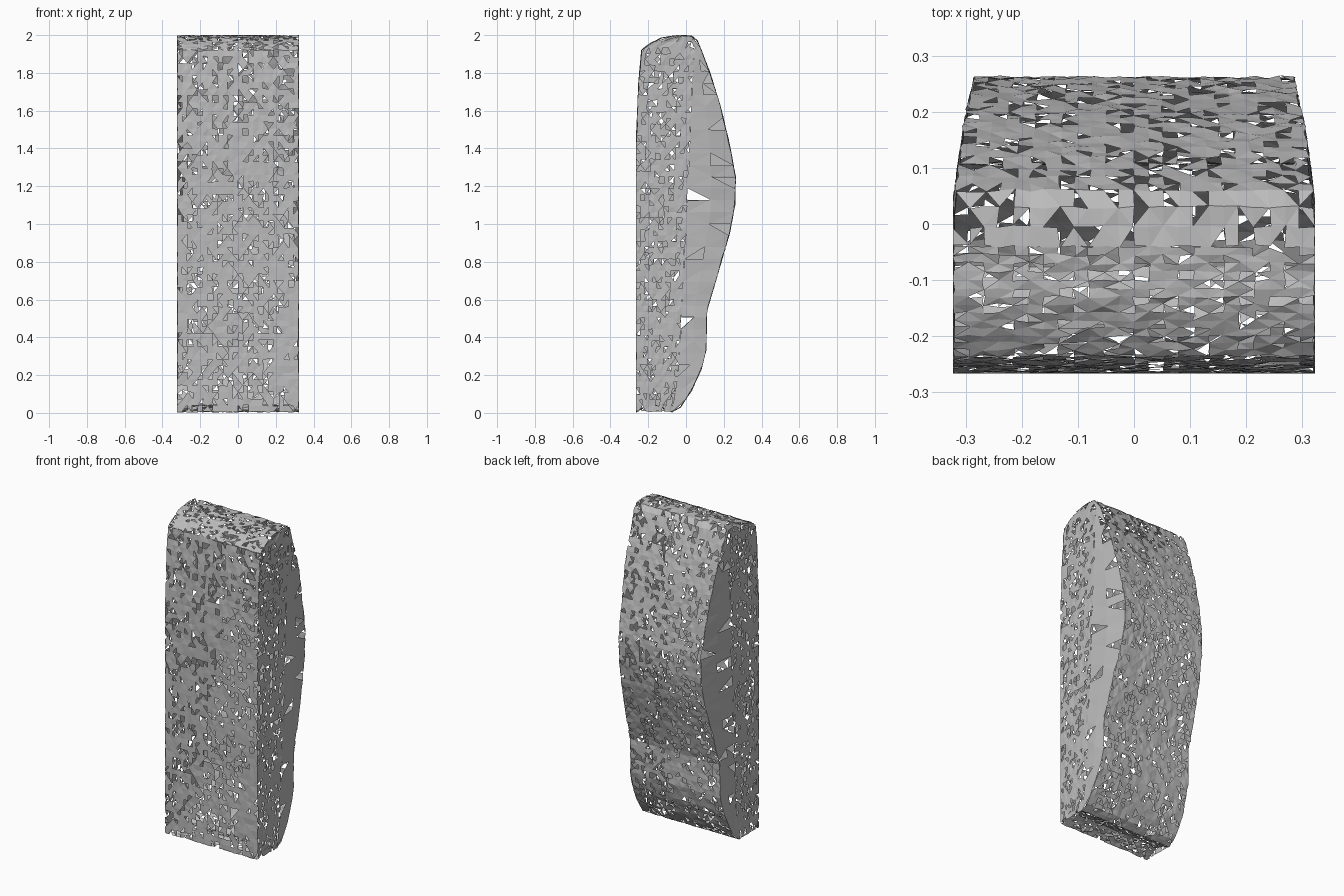
import bpy
import bmesh
import random
from mathutils import Vector

random.seed(7)
if "Cube" in bpy.data.objects:
    bpy.data.objects.remove(bpy.data.objects["Cube"], do_unlink=True)

grey = bpy.data.materials.new("woven_grey")
grey.use_nodes = True
grey.diffuse_color = (0.5, 0.5, 0.5, 1)
grey.node_tree.nodes["Principled BSDF"].inputs["Base Color"].default_value = (0.5, 0.5, 0.5, 1)

# Side outline (y, z): up the front, over the top, down the bulging back
FRONT = [(-.265, .005), (-.266, .7), (-.265, 1.4), (-.25, 1.75), (-.235, 1.92),
         (-.2, 1.95), (-.13, 1.985), (-.04, 2)]
BACK = [(-.04, 2), (.03, 1.995), (.06, 1.97), (.12, 1.82), (.18, 1.63), (.23, 1.42),
        (.262, 1.25), (.258, 1.1), (.23, .95), (.18, .78), (.11, .54), (.105, .33),
        (.08, .23), (.03, .12), (-.03, .03), (-.075, .005)]
BOTTOM = [(-.13, .03), (-.18, .045), (-.23, .025), (-.265, .005)]
SEAM = [(-.08, 0), (-.04, .2), (0, 1), (.03, 1.7), (.05, 2)]
WIDTH = [(.322, -.3), (.322, .03), (.303, .18), (.283, .27)]


def lookup(chain, key):
    """First coordinate of a chain where its second one equals key."""
    pts = sorted(chain, key=lambda p: p[1])
    key = min(max(key, pts[0][1]), pts[-1][1])
    for (a, s), (b, t) in zip(pts, pts[1:]):
        if key <= t:
            return a + (b - a) * (key - s) / max(t - s, 1e-6)
    return pts[-1][0]


def resample(points, step):
    """Split every segment of an outline into short equal pieces."""
    out = [Vector(points[0])]
    for a, b in zip(points, points[1:]):
        a, b = Vector(a), Vector(b)
        n = max(1, round((b - a).length / step))
        out += [a.lerp(b, i / n) for i in range(1, n + 1)]
    return out


def torn_sheet(name, nu, nv, place, missing, jitter):
    """Ragged triangle mesh over a grid, with random triangles left out."""
    bm = bmesh.new()
    grid = []
    for j in range(nv + 1):
        row = []
        for i in range(nu + 1):
            p = Vector(place(i / nu, j))
            p += Vector([random.uniform(-jitter, jitter) for _ in range(3)])
            p.x = max(-.323, min(.323, p.x))
            p.y = max(-.266, min(.268, p.y))
            p.z = max(0, min(2, p.z))
            row.append(bm.verts.new(p))
        grid.append(row)
    for j in range(nv):
        for i in range(nu):
            a, b = grid[j][i], grid[j][i + 1]
            d, c = grid[j + 1][i], grid[j + 1][i + 1]
            pairs = [(a, b, c), (a, c, d)] if (i + j) % 2 else [(a, b, d), (b, c, d)]
            for tri in pairs:
                if random.random() > missing:
                    bm.faces.new(tri)
    loose = [v for v in bm.verts if not v.link_faces]
    bmesh.ops.delete(bm, geom=loose, context='VERTS')
    mesh = bpy.data.meshes.new(name)
    bm.to_mesh(mesh)
    bm.free()
    mesh.materials.append(grey)
    obj = bpy.data.objects.new(name, mesh)
    bpy.context.collection.objects.link(obj)


# Long panels that run across the full width
for name, chain, step in (("front_panel", FRONT[:5], .035), ("top_front_panel", FRONT[4:], .015),
                          ("back_panel", BACK, .03), ("bottom_panel", BACK[-1:] + BOTTOM, .02)):
    path = resample(chain, step)

    def across(u, j, path=path):
        y, z = path[j]
        return ((2 * u - 1) * lookup(WIDTH, y), y, z)

    torn_sheet(name, 24, len(path) - 1, across, .2, .003)

# Woven sides and the smoother gussets behind them
ROWS = 64
for label, side in (("left", 1), ("right", -1)):
    def side_point(u, j, rows, gusset, side=side):
        z = .008 + 1.987 * j / rows
        front, back = lookup(FRONT, z), lookup(BACK, z)
        seam = max(front, min(lookup(SEAM, z), back))
        t = u if side > 0 else 1 - u
        lo, hi = (seam, back) if gusset else (front, seam)
        y = lo + (hi - lo) * t
        return (side * lookup(WIDTH, y), y, z)

    torn_sheet(label + "_side", 11, ROWS,
               lambda u, j: side_point(u, j, ROWS, False), .2, .003)
    torn_sheet(label + "_gusset", 2, ROWS // 2,
               lambda u, j: side_point(u, j, ROWS // 2, True), .1, .003)
